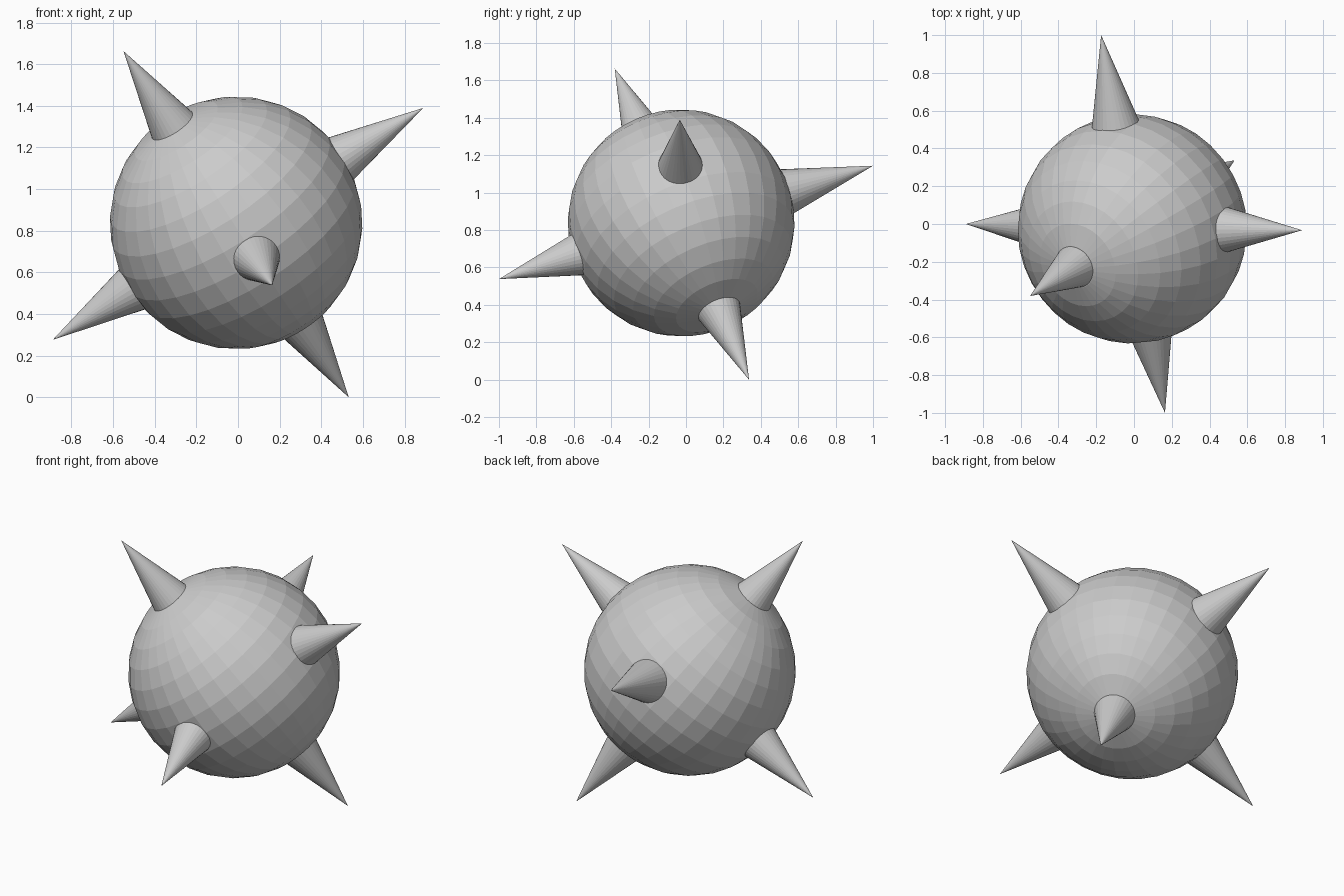
import bpy
from mathutils import Vector, Matrix

if "Cube" in bpy.data.objects:
    bpy.data.objects.remove(bpy.data.objects["Cube"])

CENTRE = Vector((-0.009, -0.026, 0.838))
RADIUS = 0.607
SPIKE_LENGTH, SPIKE_RADIUS = 0.5, 0.127

# Spike tips: three roughly perpendicular opposite pairs
TIPS = {
    "spike_upper": (-0.55, -0.381, 1.663),
    "spike_lower": (0.532, 0.337, 0.0),
    "spike_right": (0.89, -0.033, 1.39),
    "spike_left": (-0.89, 0.0, 0.276),
    "spike_front": (0.164, -1.0, 0.538),
    "spike_back": (-0.174, 1.0, 1.144),
}


def add_spike(name, tip):
    tip = Vector(tip)
    direction = (tip - CENTRE).normalized()
    bpy.ops.mesh.primitive_cone_add(
        vertices=32, radius1=SPIKE_RADIUS, radius2=0, depth=SPIKE_LENGTH)
    spike = bpy.context.object
    spike.name = name
    spike.location = tip - direction * SPIKE_LENGTH / 2
    spike.rotation_euler = direction.to_track_quat('Z', 'Y').to_euler()


# Faceted ball, tilted so its poles sit under the upper and lower spikes
z = (Vector(TIPS["spike_upper"]) - Vector(TIPS["spike_lower"])).normalized()
x = Vector(TIPS["spike_right"]) - Vector(TIPS["spike_left"])
x = (x - z * x.dot(z)).normalized()
tilt = Matrix((x, z.cross(x), z)).transposed()
bpy.ops.mesh.primitive_uv_sphere_add(
    segments=32, ring_count=16, radius=RADIUS, location=CENTRE,
    rotation=tilt.to_euler())
bpy.context.object.name = "ball"

# Spikes
for name, tip in TIPS.items():
    add_spike(name, tip)
